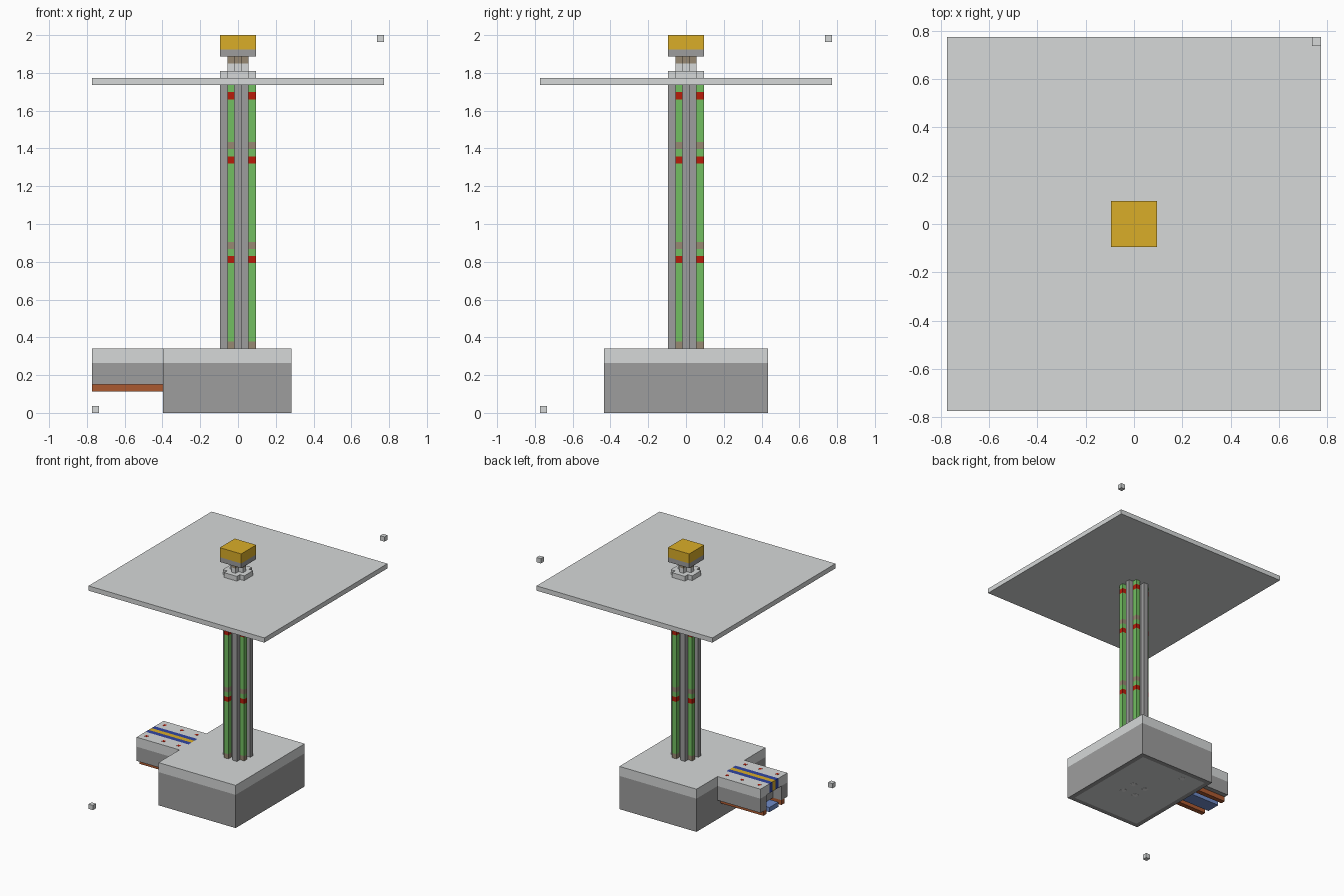
import bpy
import bmesh
from mathutils import Vector

if "Cube" in bpy.data.objects:
    bpy.data.objects.remove(bpy.data.objects["Cube"])

U = 2 / 53      # one block; the whole model sits on a block grid
MID = 20.5      # grid centre in x and y
T = 0.03        # thickness of painted plates, in blocks


def material(name, r, g, b):
    m = bpy.data.materials.new(name)
    m.use_nodes = True
    m.diffuse_color = (r, g, b, 1)
    m.node_tree.nodes["Principled BSDF"].inputs["Base Color"].default_value = (r, g, b, 1)
    return m


LIGHT = material("light_stone", 0.67, 0.69, 0.69)
GREY = material("mid_grey", 0.34, 0.34, 0.34)
GREEN = material("green", 0.17, 0.52, 0.12)
RED = material("red", 0.48, 0.012, 0.003)
TAN = material("tan", 0.31, 0.25, 0.17)
GOLD = material("gold", 0.70, 0.42, 0.022)
BROWN = material("copper_brown", 0.41, 0.10, 0.03)
BLUE = material("deep_blue", 0.03, 0.06, 0.36)
SLATE = material("slate_blue", 0.16, 0.26, 0.58)
WHITE = material("white", 0.95, 0.95, 0.95)


def blocks(name, mat, *boxes):
    """One object from boxes given as (low corner, high corner) in blocks."""
    bm = bmesh.new()
    for lo, hi in boxes:
        lo, hi = Vector(lo), Vector(hi)
        for v in bmesh.ops.create_cube(bm, size=1)["verts"]:
            p = (lo + hi) / 2 + v.co * Vector.Fill(3, 0).dot(lo) + Vector(
                [c * s for c, s in zip(v.co, hi - lo)])
            v.co = (p - Vector((MID, MID, 0))) * U
    mesh = bpy.data.meshes.new(name)
    bm.to_mesh(mesh)
    bm.free()
    mesh.materials.append(mat)
    obj = bpy.data.objects.new(name, mesh)
    bpy.context.collection.objects.link(obj)


def column(cell, z0, z1):
    """Box one block wide on a cell of the five by five tower plan."""
    x, y = cell[0] + 18, cell[1] + 18
    return (x, y, z0), (x + 1, y + 1, z1)


def four_turns(cell):
    """The cell turned four times about the tower axis."""
    cells = []
    x, y = cell
    for _ in range(4):
        cells.append((x, y))
        x, y = 4 - y, x
    return cells


# Base hall: grey walls around a light floor, light roof
blocks("base_walls", GREY,
       ((10, 9, 0), (28, 10, 7)), ((10, 31, 0), (28, 32, 7)),
       ((10, 10, 0), (11, 31, 7)), ((27, 10, 0), (28, 31, 7)))
blocks("base_floor", LIGHT, ((11, 10, 0), (27, 31, 1)))
blocks("base_roof", LIGHT, ((10, 9, 7), (28, 32, 9)))

# Lamp plates under the floor
blocks("floor_lamps", WHITE,
       *[((x, y, -T), (x + 1, y + 1, 0.1)) for x in (18, 21) for y in (18, 21)],
       ((15, 29, -T), (16, 30, 0.1)))

# Side wing with an open recess at its end
blocks("wing_walls", GREY,
       ((2, 16, 4), (10, 25, 7)),
       ((0, 16, 4), (2, 18, 7)),
       ((0, 23, 4), (2, 25, 7)))
blocks("wing_rails", BROWN, *[((0, y, 3), (10, y + 1, 4)) for y in (17, 23)])
blocks("wing_floor", SLATE, ((0, 19, 3), (10, 22, 4)))

# Wing roof, striped along its middle, with small red studs
blocks("wing_roof", LIGHT, ((0, 16, 7), (10, 19, 9)), ((0, 22, 7), (10, 25, 9)))
blocks("blue_stripes", BLUE, *[((0, y, 7), (10, y + 1, 9)) for y in (19, 21)])
blocks("gold_stripe", GOLD, ((0, 20, 7), (10, 21, 9)))
blocks("roof_studs", RED,
       *[((x, y, 9), (x + 0.6, y + 0.6, 9 + T))
         for x in (1, 5, 8.5) for y in (17.2, 23.2)])

# Tower: core, plain pillars and banded pillars in a pinwheel
PLAIN, BANDED = four_turns((3, 0)), four_turns((1, 0))
blocks("tower_core", GREY, ((19, 19, 9), (22, 22, 46)))
blocks("plain_pillars", GREY, *[column(c, 9, 46) for c in PLAIN])
BANDS = {9: TAN, 21: RED, 23: TAN, 35: RED, 37: TAN, 44: RED}
start = 9
for z, mat in list(BANDS.items()) + [(46, None)]:
    if z > start:
        blocks("green_pillars", GREEN, *[column(c, start, z) for c in BANDED])
    if mat:
        blocks("pillar_bands", mat, *[column(c, z, z + 1) for c in BANDED])
    start = z + 1

# Wide deck and the cap, a square without its corners
blocks("deck", LIGHT, ((0, 0, 46), (41, 41, 47)))
blocks("tower_cap", LIGHT,
       ((19, 18, 47), (22, 23, 48)),
       ((18, 19, 47), (19, 22, 48)),
       ((22, 19, 47), (23, 22, 48)))

# Cross-shaped neck and the beacon
CROSS = four_turns((2, 1)) + [(2, 2)]
blocks("neck", LIGHT, *[column(c, 48, 49) for c in CROSS])
blocks("neck_collar", TAN, *[column(c, 49, 50) for c in CROSS])
blocks("beacon_base", GREY, ((18, 18, 50), (23, 23, 51)))
blocks("beacon", GOLD, ((18, 18, 51), (23, 23, 53)))

# Loose marker blocks at opposite corners
blocks("low_marker", LIGHT, ((0, 0, 0), (1, 1, 1)))
blocks("high_marker", LIGHT, ((40, 40, 52), (41, 41, 53)))
